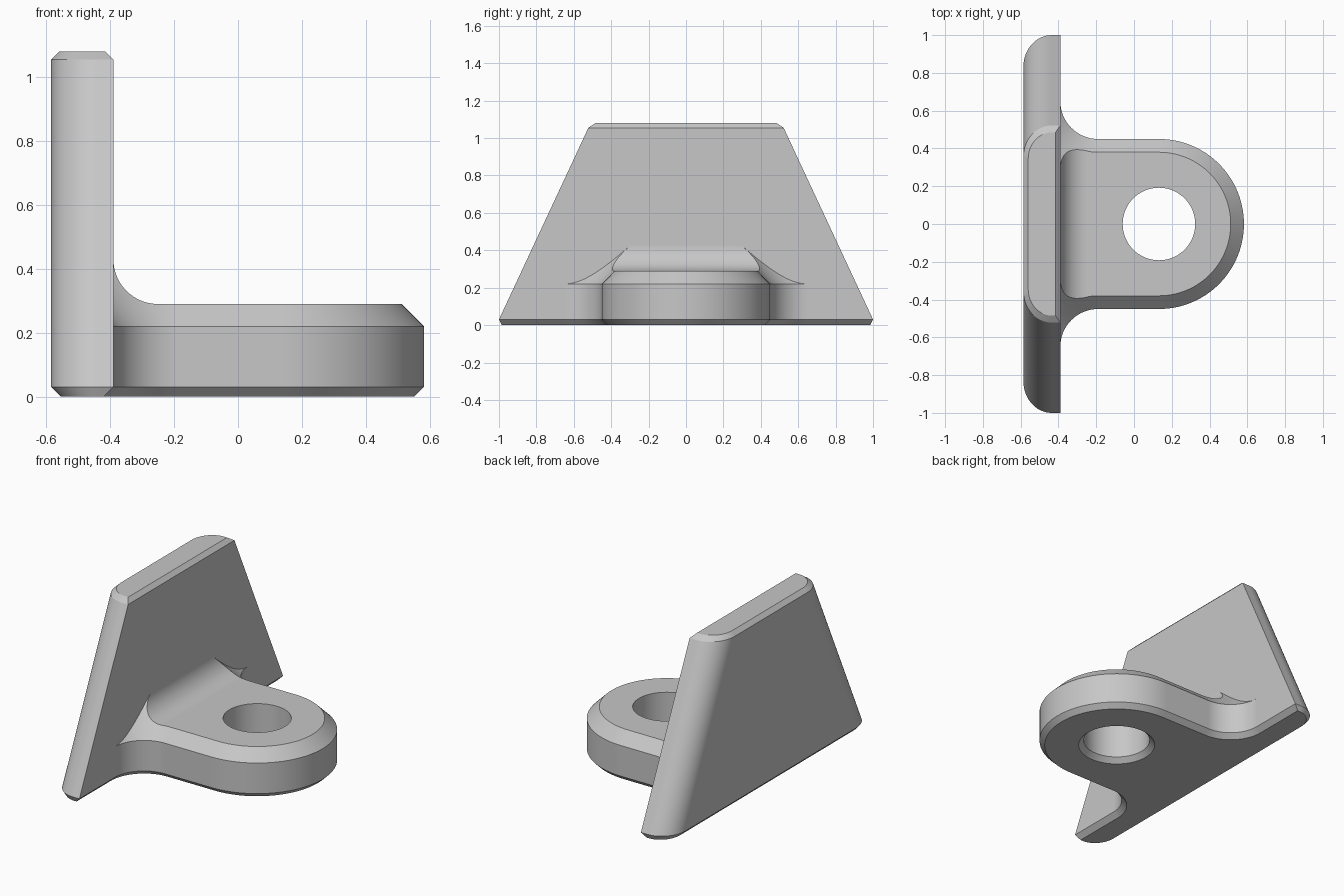
import bpy, bmesh
from math import cos, sin, pi

cube = bpy.data.objects.get("Cube")
if cube:
    bpy.data.objects.remove(cube, do_unlink=True)

steel = bpy.data.materials.new("plain_grey")
steel.use_nodes = True
GREY = (0.57, 0.57, 0.57, 1)
steel.diffuse_color = GREY
steel.node_tree.nodes["Principled BSDF"].inputs["Base Color"].default_value = GREY

FACE = -0.39                  # front face of the back plate
HOLE_X, HOLE_R = 0.132, 0.192
TIP_R, FILLET_R = 0.45, 0.2
BEVEL = 0.03


def arc(cx, cy, rx, ry, start, end, steps=24):
    return [(cx + rx * cos(start + (end - start) * i / steps),
             cy + ry * sin(start + (end - start) * i / steps)) for i in range(steps + 1)]


def loft(name, rings):
    """Solid through matching rings of 3D points."""
    bm = bmesh.new()
    loops = [[bm.verts.new(p) for p in ring] for ring in rings]
    n = len(loops[0])
    for a, b in zip(loops, loops[1:]):
        for i in range(n):
            j = (i + 1) % n
            bm.faces.new((a[i], a[j], b[j], b[i]))
    bm.faces.new(loops[0][::-1])
    bm.faces.new(loops[-1])
    bmesh.ops.recalc_face_normals(bm, faces=bm.faces)
    mesh = bpy.data.meshes.new(name)
    bm.to_mesh(mesh)
    bm.free()
    mesh.materials.append(steel)
    obj = bpy.data.objects.new(name, mesh)
    bpy.context.collection.objects.link(obj)
    return obj


def combine(target, tool, operation):
    tool.hide_render = True
    mod = target.modifiers.new(operation, 'BOOLEAN')
    mod.object, mod.operation, mod.solver = tool, operation, 'EXACT'
    bpy.context.view_layer.objects.active = target
    bpy.ops.object.modifier_apply(modifier=mod.name)
    bpy.data.objects.remove(tool, do_unlink=True)


def mirrored(half):
    """Close a half outline with its reflection in y."""
    return half + [(x, -y) for x, y in reversed(half)]


def plate_ring(z, half_width, inset):
    rx, ry = 0.15 - inset, 0.165 - inset
    back = -0.585 + inset
    half = [(FACE - inset, half_width)]
    half += arc(back + rx, half_width - ry, rx, ry, pi / 2, pi)
    return [(x, y, z) for x, y in mirrored(half)]


def lug_ring(z, inset):
    r = FILLET_R + inset
    half = [(FACE - inset - 0.08, TIP_R + FILLET_R)]
    half += arc(FACE + FILLET_R, TIP_R + FILLET_R, r, r, pi, 1.5 * pi)
    tip = TIP_R - inset
    half += arc(HOLE_X, 0, tip, tip, pi / 2, 0.01, 36)
    return [(x, y, z) for x, y in mirrored(half)]


# Tapered back plate with rounded rear corners and bevelled ends
bracket = loft("bracket", [plate_ring(0, 0.985, BEVEL), plate_ring(BEVEL, 1.0, 0),
                           plate_ring(1.055, 0.522, 0), plate_ring(1.08, 0.485, 0.025)])

# Rounded lug with side fillets and a chamfered upper rim
lug = loft("lug", [lug_ring(0, BEVEL), lug_ring(BEVEL, 0),
                   lug_ring(0.22, 0), lug_ring(0.46, 0.24)])

# Side profile that trims the lug top and sweeps up into the plate
profile = [(-0.5, -0.1), (0.7, -0.1), (0.7, 0.29)]
profile += arc(-0.25, 0.43, 0.14, 0.14, 1.5 * pi, pi) + [(-0.5, 0.43)]
trim = loft("lug_trim", [[(x, y, z) for x, z in profile] for y in (-1, 1)])
combine(lug, trim, 'INTERSECT')
combine(bracket, lug, 'UNION')

# Through hole, countersunk underneath
hole = loft("hole_cutter", [[(x, y, z) for x, y in arc(HOLE_X, 0, r, r, 0, 2 * pi, 64)[:-1]]
                            for z, r in ((-BEVEL, HOLE_R + 2 * BEVEL), (BEVEL, HOLE_R), (0.6, HOLE_R))])
combine(bracket, hole, 'DIFFERENCE')

# Smooth curves, crisp bevels
bpy.ops.object.select_all(action='DESELECT')
bracket.select_set(True)
bpy.context.view_layer.objects.active = bracket
bpy.ops.object.shade_smooth_by_angle(angle=0.45)
weighted = bracket.modifiers.new("weighted_normals", 'WEIGHTED_NORMAL')
weighted.keep_sharp = True
